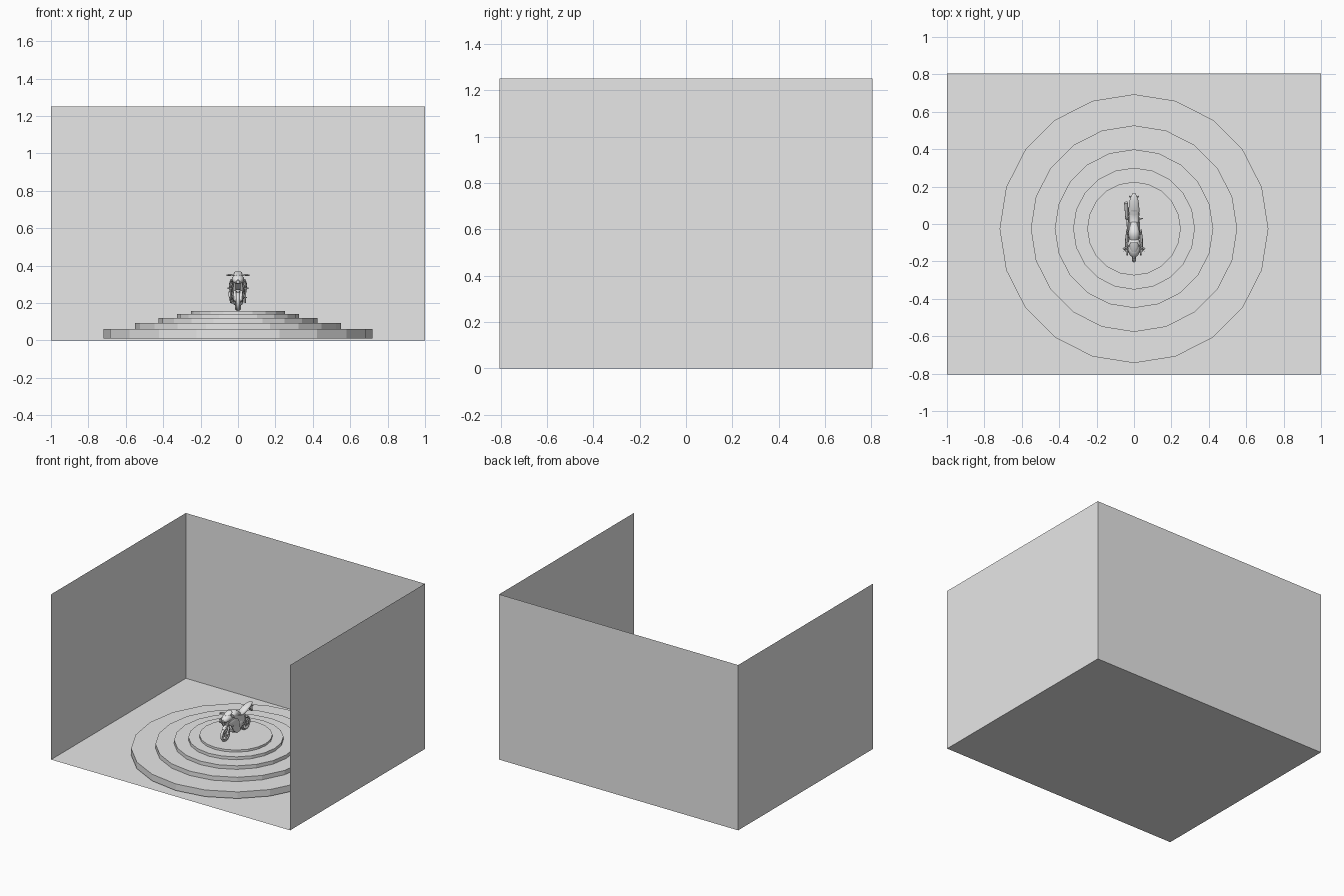
import bpy, bmesh, math
from mathutils import Vector, Matrix

cube = bpy.data.objects.get("Cube")
if cube:
    bpy.data.objects.remove(cube, do_unlink=True)

grey = bpy.data.materials.new("plain_grey")
grey.use_nodes = True
grey.diffuse_color = (0.8, 0.8, 0.8, 1)
for node in grey.node_tree.nodes:
    if node.type == 'BSDF_PRINCIPLED':
        node.inputs["Base Color"].default_value = (0.8, 0.8, 0.8, 1)


def finish(name, bm, smooth=False):
    mesh = bpy.data.meshes.new(name)
    bm.to_mesh(mesh)
    bm.free()
    mesh.materials.append(grey)
    obj = bpy.data.objects.new(name, mesh)
    bpy.context.collection.objects.link(obj)
    if smooth:
        bpy.ops.object.select_all(action='DESELECT')
        obj.select_set(True)
        bpy.context.view_layer.objects.active = obj
        bpy.ops.object.shade_smooth_by_angle(angle=math.radians(40))
    return obj


def plane(name, corners):
    bm = bmesh.new()
    bm.faces.new([bm.verts.new(c) for c in corners])
    return finish(name, bm)


def rod(name, start, end, radius, radius_end=None, sides=12):
    a, b = Vector(start), Vector(end)
    turn = (b - a).to_track_quat('Z', 'Y').to_matrix().to_4x4()
    bm = bmesh.new()
    bmesh.ops.create_cone(bm, cap_ends=True, segments=sides, radius1=radius,
                          radius2=radius if radius_end is None else radius_end,
                          depth=(b - a).length,
                          matrix=Matrix.Translation((a + b) / 2) @ turn)
    return finish(name, bm, True)


def loft(name, sections, sides=14, x=0):
    """Skin oval sections given as (y, z, half width, half height)."""
    bm = bmesh.new()
    rings = []
    for y, z, w, h in sections:
        angles = [math.tau * i / sides for i in range(sides)]
        rings.append([bm.verts.new((x + w * math.cos(t), y, z + h * math.sin(t)))
                      for t in angles])
    for r, s in zip(rings, rings[1:]):
        for i in range(sides):
            j = (i + 1) % sides
            bm.faces.new((r[i], r[j], s[j], s[i]))
    bm.faces.new(rings[0])
    bm.faces.new(rings[-1])
    bmesh.ops.recalc_face_normals(bm, faces=bm.faces)
    return finish(name, bm, True)


def slab(name, outline, x0, x1):
    """Extrude a (y, z) outline across x."""
    bm = bmesh.new()
    base = bm.faces.new([bm.verts.new((x0, y, z)) for y, z in outline])
    out = bmesh.ops.extrude_face_region(bm, geom=[base])
    verts = [v for v in out["geom"] if isinstance(v, bmesh.types.BMVert)]
    bmesh.ops.translate(bm, verts=verts, vec=(x1 - x0, 0, 0))
    bmesh.ops.recalc_face_normals(bm, faces=bm.faces)
    return finish(name, bm)


# Room: floor and three walls, open at the front and top
W, D, H = 1, 0.805, 1.25
plane("floor", [(-W, -D, 0), (W, -D, 0), (W, D, 0), (-W, D, 0)])
plane("back_wall", [(-W, D, 0), (W, D, 0), (W, D, H), (-W, D, H)])
for side, s in (("left", W), ("right", -W)):
    plane(side + "_wall", [(s, -D, 0), (s, D, 0), (s, D, H), (s, -D, H)])

# Stepped round platform
low, mid_y = 0.01, -0.025
for i, top in enumerate((0.06, 0.093, 0.12, 0.142, 0.158)):
    bm = bmesh.new()
    radius = 0.25 * 1.302 ** (4 - i)
    bmesh.ops.create_cone(bm, cap_ends=True, segments=20, radius1=radius,
                          radius2=radius, depth=top - low,
                          matrix=Matrix.Translation((0, mid_y, (low + top) / 2)))
    finish("platform_step", bm)
    low = top
ground = low


# Wheels: tyre, rim, hub, spokes and brake discs
def wheel(prefix, y, radius, half):
    z = ground + radius
    profile = [(-half * .8, .72), (-half, .85), (-half * .6, .96), (0, 1),
               (half * .6, .96), (half, .85), (half * .8, .72)]
    bm = bmesh.new()
    rings = []
    for i in range(28):
        t = math.tau * i / 28
        rings.append([bm.verts.new((x, y + radius * r * math.cos(t),
                                    z + radius * r * math.sin(t))) for x, r in profile])
    for i, r in enumerate(rings):
        s = rings[(i + 1) % len(rings)]
        for j in range(len(profile)):
            k = (j + 1) % len(profile)
            bm.faces.new((r[j], r[k], s[k], s[j]))
    bmesh.ops.recalc_face_normals(bm, faces=bm.faces)
    finish(prefix + "_tyre", bm, True)
    rod(prefix + "_hub", (-half * 1.3, y, z), (half * 1.3, y, z), radius * .18)
    for i in range(5):
        t = math.tau * i / 5
        rod(prefix + "_spoke", (0, y, z),
            (0, y + radius * .75 * math.cos(t), z + radius * .75 * math.sin(t)),
            .004, sides=6)
    for s in (-1, 1):
        rod(prefix + "_brake_disc", (s * half * .9, y, z), (s * half * 1.1, y, z),
            radius * .45, sides=20)
    return z


front_y, rear_y = -0.152, 0.082
front_z = wheel("front", front_y, .053, .010)
rear_z = wheel("rear", rear_y, .053, .015)
loft("front_fender", [(-.185, .258, .006, .002), (-.165, .268, .012, .005),
                      (-.14, .270, .013, .005), (-.115, .256, .011, .004)])

# Bodywork
loft("nose_fairing", [(-.178, .317, .008, .010), (-.165, .322, .024, .020),
                      (-.14, .328, .032, .026), (-.105, .326, .034, .024),
                      (-.08, .32, .026, .018)])
loft("windscreen", [(-.150, .345, .012, .006), (-.125, .352, .024, .012),
                    (-.098, .362, .022, .008)])
loft("fuel_tank", [(-.095, .318, .018, .016), (-.07, .328, .028, .024),
                   (-.04, .330, .029, .026), (-.01, .318, .022, .020),
                   (.012, .306, .014, .012)])
loft("seat", [(-.005, .306, .016, .010), (.02, .302, .026, .010),
              (.055, .308, .026, .010), (.075, .318, .022, .012)])
loft("tail", [(.03, .298, .026, .012), (.08, .316, .029, .014),
              (.12, .328, .025, .013), (.15, .335, .016, .008),
              (.162, .337, .008, .004)])
loft("engine", [(-.085, .243, .024, .030), (-.06, .235, .032, .042),
                (0, .232, .033, .044), (.03, .24, .026, .034)], 10)
loft("belly_pan", [(-.09, .215, .014, .012), (-.05, .2, .026, .016),
                   (.02, .196, .022, .012)])
slab("frame", [(-.1, .31), (-.06, .32), (.05, .29), (.05, .25), (.01, .22),
               (-.03, .27)], -.025, .025)
slab("number_plate_bracket", [(.12, .318), (.15, .325), (.162, .275), (.155, .27)],
     -.012, .012)
rod("headlight", (0, -.168, .315), (0, -.182, .312), .013, .009)

# Parts on both sides
for side, s in (("left", 1), ("right", -1)):
    rod(side + "_fork", (s * .016, front_y, front_z), (s * .018, -.105, .335), .005)
    rod(side + "_fork_slider", (s * .016, front_y, front_z),
        (s * .017, -.133, .262), .007)
    rod(side + "_handlebar", (s * .015, -.11, .345), (s * .04, -.125, .352), .003)
    rod(side + "_grip", (s * .036, -.124, .351), (s * .059, -.133, .348), .005)
    rod(side + "_lever", (s * .03, -.132, .352), (s * .055, -.145, .347), .0015, sides=6)
    rod(side + "_foot_peg", (s * .02, .025, .23), (s * .048, .03, .23), .003)
    rod(side + "_peg_front", (s * .03, -.13, .278), (s * .055, -.135, .278), .004)
    slab(side + "_fairing", [(-.165, .315), (-.1, .325), (-.055, .30), (-.04, .26),
                             (-.03, .205), (-.07, .2), (-.105, .225), (-.135, .27)],
         s * .036, s * .043)
    loft(side + "_fairing_bulge", [(-.168, .30, .004, .008), (-.14, .30, .009, .022),
                                   (-.1, .29, .012, .032), (-.06, .27, .008, .03),
                                   (-.04, .26, .003, .02)], 10, x=s * .037)
    rod(side + "_swingarm", (s * .022, .0, .225), (s * .022, rear_y, rear_z), .007, .005)
    rod(side + "_shock", (s * .024, .045, .295), (s * .024, .06, .225), .005)
    rod(side + "_indicator", (s * .012, .142, .32), (s * .027, .148, .32), .004)
    rod(side + "_rear_axle_nut", (s * .018, rear_y, rear_z), (s * .03, rear_y, rear_z), .007)

# Exhaust on the right side
rod("exhaust_pipe", (-.03, -.05, .2), (-.036, .03, .215), .006)
rod("muffler", (-.038, .025, .214), (-.042, .115, .255), .008, .011)
